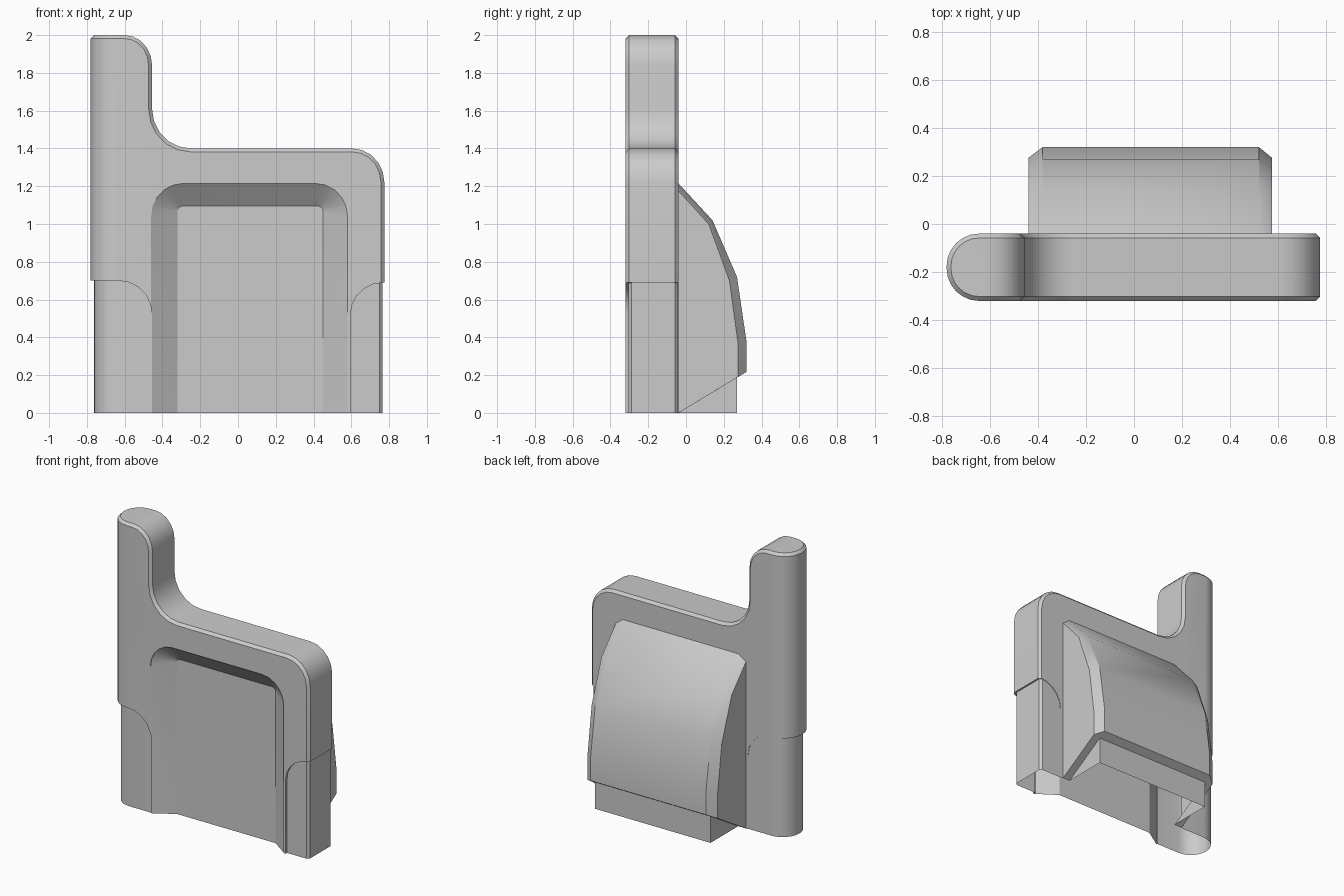
import bpy, bmesh
from math import sin, cos, radians

if "Cube" in bpy.data.objects:
    bpy.data.objects.remove(bpy.data.objects["Cube"])


def arc(cx, cz, rx, rz, a0, a1, n=5):
    pts = []
    for i in range(n + 1):
        a = radians(a0 + (a1 - a0) * i / n)
        pts.append((cx + rx * cos(a), cz + rz * sin(a)))
    return pts


def loft(name, rings, post_round=0, chamfer=0):
    bm = bmesh.new()
    vs = [[bm.verts.new(p) for p in ring] for ring in rings]
    n = len(vs[0])
    for a, b in zip(vs, vs[1:]):
        for i in range(n):
            bm.faces.new((a[i], a[(i + 1) % n], b[(i + 1) % n], b[i]))
    bm.faces.new(vs[0])
    bm.faces.new(vs[-1][::-1])
    bmesh.ops.recalc_face_normals(bm, faces=bm.faces)
    if post_round:
        x_min = min(v.co.x for v in bm.verts)
        edges = [e for e in bm.edges
                 if all(v.co.x < x_min + 0.001 for v in e.verts)
                 and abs(e.verts[0].co.z - e.verts[1].co.z) > 0.5]
        bmesh.ops.bevel(bm, geom=edges, offset=post_round, segments=6,
                        profile=0.5, affect='EDGES')
    if chamfer:
        edges = [e for e in bm.edges if e.calc_face_angle(0) > 0.7
                 and max(v.co.z for v in e.verts) > 0]
        bmesh.ops.bevel(bm, geom=edges, offset=chamfer, segments=1,
                        affect='EDGES')
    me = bpy.data.meshes.new(name)
    bm.to_mesh(me)
    bm.free()
    ob = bpy.data.objects.new(name, me)
    bpy.context.collection.objects.link(ob)
    return ob


def prism(name, outline, y0, y1, **kw):
    return loft(name, [[(x, y, z) for x, z in outline] for y in (y0, y1)], **kw)


def combine(target, tool, op):
    mod = target.modifiers.new(op, 'BOOLEAN')
    mod.operation = op
    mod.solver = 'EXACT'
    mod.object = tool
    bpy.context.view_layer.objects.active = target
    bpy.ops.object.modifier_apply(modifier=mod.name)
    bpy.data.objects.remove(tool)


# Main plate with tall rounded post on the left
outline = [(-0.78, -0.05), (0.775, -0.05)]
outline += arc(0.605, 1.22, 0.17, 0.18, 0, 90)
outline += arc(-0.25, 1.61, 0.205, 0.21, 270, 180)
outline += arc(-0.6, 1.84, 0.145, 0.16, 0, 90)
outline += [(-0.78, 2.0)]
body = prism("body_shell", outline, -0.32, -0.04, post_round=0.135, chamfer=0.018)

# Lower corners stepped in below a curved shoulder
left = [(-1, 0.7), (-1, -0.2), (-0.455, -0.2)] + arc(-0.63, 0.52, 0.175, 0.18, 0, 90)
right = [(1, 0.69), (1, -0.2), (0.595, -0.2)] + arc(0.77, 0.52, 0.175, 0.17, 180, 90)
for name, shape in (("left_step", left), ("right_step", right)):
    combine(body, prism(name, shape, -0.6, 0.3), 'DIFFERENCE')
core = prism("lower_core", [(-0.763, -0.05), (0.764, -0.05), (0.764, 0.75), (-0.763, 0.75)],
             -0.304, -0.043, post_round=0.128, chamfer=0.015)
combine(body, core, 'UNION')

# Curved bulge on the back, with chamfered sides
inner = [(-0.08, -0.025), (-0.08, 1.2), (-0.04, 1.175), (0.12, 1.0),
         (0.23, 0.7), (0.275, 0.37), (0.275, 0.19)]
outer = [(-0.08, -0.025), (-0.08, 1.25), (-0.04, 1.215), (0.14, 1.02),
         (0.27, 0.72), (0.32, 0.38), (0.32, 0.217)]
rings = [[(x, y, z) for y, z in prof] for x, prof in
         ((-0.44, inner), (-0.38, outer), (0.52, outer), (0.575, inner))]
combine(body, loft("back_bulge", rings), 'UNION')

# Short skirt under the bulge
skirt = prism("skirt", [(-0.38, -0.05), (0.52, -0.05), (0.52, 0.25), (-0.38, 0.25)],
              -0.1, 0.27)
combine(body, skirt, 'UNION')

# Shallow recess in the front with sloping sides
rim = [(-0.46, -0.1), (0.58, -0.1)] + arc(0.41, 1.04, 0.17, 0.175, 0, 90) \
    + arc(-0.29, 1.04, 0.17, 0.175, 90, 180)
floor = [(-0.32, -0.1), (0.45, -0.1)] + arc(0.42, 1.07, 0.03, 0.025, 0, 90) \
    + arc(-0.29, 1.07, 0.03, 0.025, 90, 180)
rings = [[(x, y, z) for x, z in prof] for y, prof in
         ((-0.5, rim), (-0.315, rim), (-0.225, floor))]
combine(body, loft("front_recess", rings), 'DIFFERENCE')

# Trim at the base, leaving the shell open underneath
bm = bmesh.new()
bm.from_mesh(body.data)
bmesh.ops.bisect_plane(bm, geom=bm.verts[:] + bm.edges[:] + bm.faces[:],
                       plane_co=(0, 0, 0), plane_no=(0, 0, 1), clear_inner=True)
bm.to_mesh(body.data)
bm.free()

bpy.ops.object.select_all(action='DESELECT')
body.select_set(True)
bpy.context.view_layer.objects.active = body
bpy.ops.object.shade_smooth_by_angle(angle=radians(28))
